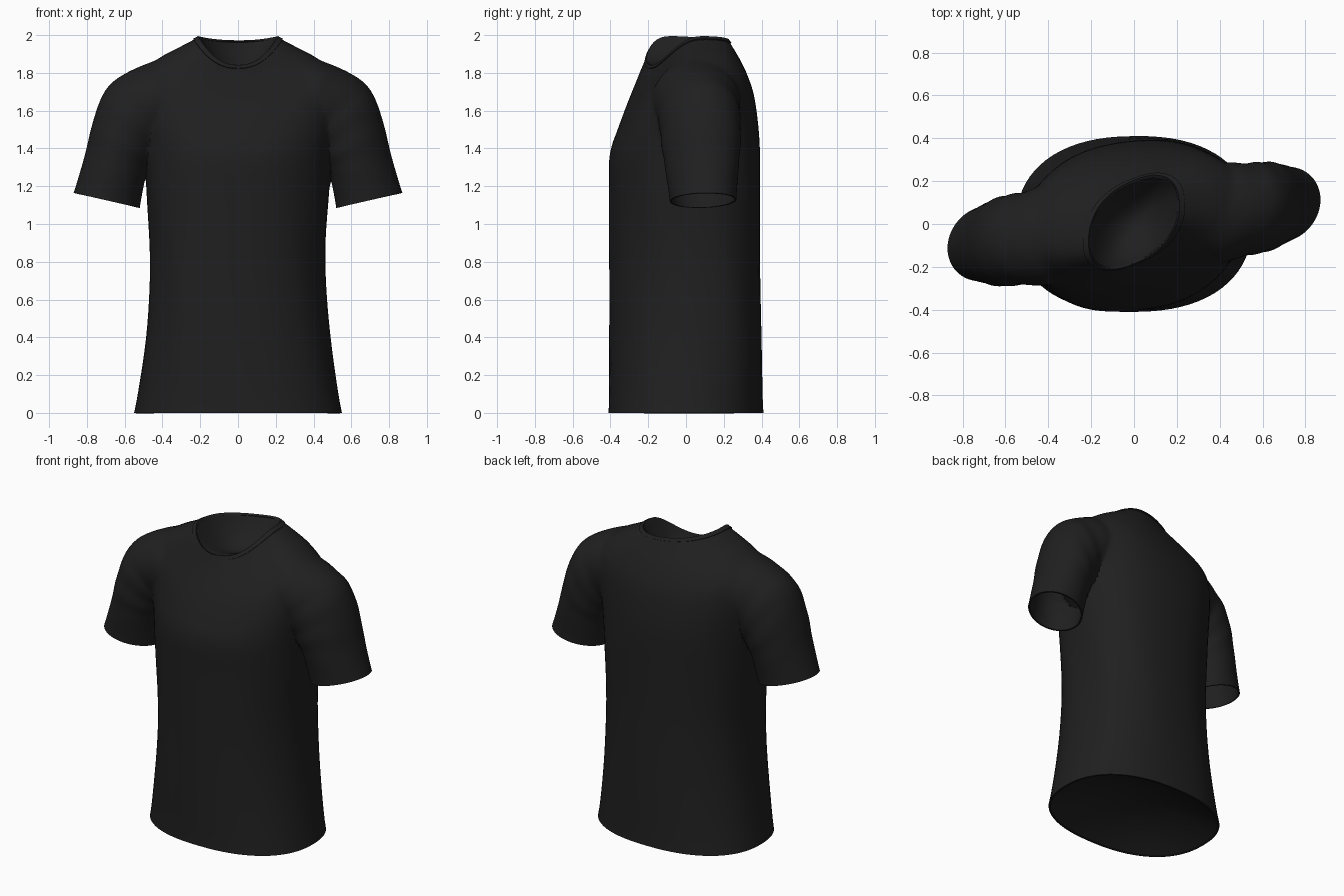
import bpy, bmesh
from math import sin, cos, pi, copysign

SIDES = 72
STEPS = 6

cube = bpy.data.objects.get("Cube")
if cube:
    bpy.data.objects.remove(cube)

fabric = bpy.data.materials.new("black_fabric")
fabric.use_nodes = True
fabric.diffuse_color = (0.014, 0.014, 0.014, 1)
shader = fabric.node_tree.nodes["Principled BSDF"]
shader.inputs["Base Color"].default_value = fabric.diffuse_color
shader.inputs["Roughness"].default_value = 0.9


def smooth_rows(rows):
    """Catmull-Rom interpolation through the key sections."""
    out = []
    for i in range(len(rows) - 1):
        p = [rows[max(0, min(len(rows) - 1, i + k))] for k in (-1, 0, 1, 2)]
        for j in range(STEPS):
            t = j / STEPS
            out.append([b + t / 2 * (c - a + t * (2*a - 5*b + 4*c - d + t * (3*(b - c) + d - a)))
                        for a, b, c, d in zip(*p)])
    return out + [rows[-1]]


def add_object(name, bm):
    mesh = bpy.data.meshes.new(name)
    bmesh.ops.recalc_face_normals(bm, faces=bm.faces)
    bm.to_mesh(mesh)
    bm.free()
    obj = bpy.data.objects.new(name, mesh)
    bpy.context.collection.objects.link(obj)
    mesh.materials.append(fabric)
    return obj


def loft(rings, start=None, end=None):
    """Skin rings; start and end give the slot of each closing fan."""
    bm = bmesh.new()
    loops = [[bm.verts.new(p) for p in ring] for ring in rings]
    for a, b in zip(loops, loops[1:]):
        for i in range(SIDES):
            j = (i + 1) % SIDES
            bm.faces.new((a[i], a[j], b[j], b[i]))
    for loop, slot in ((loops[0], start), (loops[-1], end)):
        if slot is None:
            continue
        hub = bm.verts.new([sum(v.co[k] for v in loop) / SIDES for k in range(3)])
        for i in range(SIDES):
            bm.faces.new((loop[i], loop[(i + 1) % SIDES], hub)).material_index = slot
    return bm


def spow(v, e):
    return copysign(abs(v) ** e, v)


def body_ring(row):
    width, front, back, z_side, z_front, z_back, shear = row
    pts = []
    for i in range(SIDES):
        a = 2 * pi * i / SIDES
        c, s = cos(a), sin(a)
        z = z_side * c * c + (z_back if s > 0 else z_front) * s * s
        # soft drape folds, strongest at the flanks
        env = sin(pi * min(max(z / 1.6, 0), 1))
        fold = 1 + 0.012 * env * abs(c) * sin(9 * a + 5 * z)
        x = width * spow(c, 0.86) * fold
        y = (back if s > 0 else front) * spow(s, 0.86) * fold
        pts.append((x, y + shear * x, z))
    return pts


def dish(ring, depth):
    """Rings shrinking from a rim to the middle of a shallow curved panel."""
    mid = [sum(p[k] for p in ring) / SIDES for k in range(3)]
    return [[(mid[0] + (p[0] - mid[0]) * r, mid[1] + (p[1] - mid[1]) * r,
              mid[2] + (p[2] - mid[2]) * r ** 3 + depth * (1 - r * r)) for p in ring]
            for r in (0.985, 0.9, 0.8, 0.65, 0.5, 0.35, 0.2, 0.08)]


# Body sections: half width, front and back depth, side, front and back height, shear
BODY = [
    (0.55, 0.41, 0.41, 0, 0, 0, 0.01),
    (0.49, 0.407, 0.40, 0.4, 0.4, 0.4, 0.06),
    (0.465, 0.405, 0.39, 0.8, 0.8, 0.8, 0.09),
    (0.485, 0.405, 0.39, 1.15, 1.15, 1.15, 0.09),
    (0.50, 0.405, 0.39, 1.4, 1.36, 1.4, 0.08),
    (0.52, 0.36, 0.375, 1.62, 1.49, 1.56, 0.09),
    (0.51, 0.31, 0.35, 1.79, 1.60, 1.69, 0.12),
    (0.42, 0.26, 0.30, 1.88, 1.69, 1.81, 0.18),
    (0.31, 0.215, 0.245, 1.938, 1.77, 1.90, 0.28),
    (0.21, 0.18, 0.20, 1.99, 1.84, 1.97, 0.40),
]
body_rings = [body_ring(r) for r in smooth_rows(BODY)]
shirt = add_object("shirt", loft(body_rings, 1, 1))
shirt.data.materials.append(fabric)

# Sleeve sections, running over the shoulder: outer x, z, inner x, z, half depth
SLEEVE = [
    (0.87, 1.165, 0.52, 1.085, 0.175),
    (0.81, 1.37, 0.49, 1.24, 0.195),
    (0.77, 1.54, 0.46, 1.31, 0.21),
    (0.705, 1.71, 0.42, 1.37, 0.215),
    (0.60, 1.797, 0.37, 1.42, 0.22),
    (0.46, 1.858, 0.32, 1.46, 0.235),
    (0.33, 1.895, 0.25, 1.53, 0.17),
]


def sleeve_rings(side):
    rows = smooth_rows(SLEEVE)
    rings = []
    for k, (xo, zo, xi, zi, d) in enumerate(rows):
        t = k / (len(rows) - 1)
        ring = []
        for i in range(SIDES):
            a = 2 * pi * i / SIDES
            f = 1 + 0.09 * t * (1 - t) * sin(2 * a + 34 * t) * abs(sin(a))
            c, s = cos(a) * f, sin(a) * f
            x = side * ((xo + xi) / 2 + c * (xo - xi) / 2)
            ring.append((x, s * d + 0.13 * x, (zo + zi) / 2 + c * (zo - zi) / 2))
        rings.append(ring)
    return rings


# Join both sleeves to the body so the inside is hollow
for side, name in ((1, "left_sleeve"), (-1, "right_sleeve")):
    sleeve = add_object(name, loft(sleeve_rings(side), 1, 0))
    sleeve.data.materials.append(fabric)
    mod = shirt.modifiers.new("join", "BOOLEAN")
    mod.operation = "UNION"
    mod.solver = "EXACT"
    mod.object = sleeve
    bpy.context.view_layer.objects.active = shirt
    bpy.ops.object.modifier_apply(modifier=mod.name)
    bpy.data.objects.remove(sleeve)

# Open the hem, cuffs and neck, then relax the armhole seams
bm = bmesh.new()
bm.from_mesh(shirt.data)
bmesh.ops.delete(bm, geom=[f for f in bm.faces if f.material_index == 1], context="FACES")
inner = [v for v in bm.verts if not v.is_boundary]
for _ in range(7):
    bmesh.ops.smooth_vert(bm, verts=inner, factor=0.5,
                          use_axis_x=True, use_axis_y=True, use_axis_z=True)
bm.to_mesh(shirt.data)
bm.free()
shirt.data.materials.pop(index=1)

# Thin collar band around the neck, and the curved linings inside neck and hem
collar = add_object("collar", loft(body_rings[-3:]))
neck_lining = add_object("neck_lining", loft(dish(body_rings[-1], -0.15), None, 0))
hem_lining = add_object("hem_lining", loft(dish(body_rings[0], 0.15), None, 0))


def finish(obj, thickness, offset):
    mod = obj.modifiers.new("cloth", "SOLIDIFY")
    mod.thickness = thickness
    mod.offset = offset
    bpy.ops.object.select_all(action="DESELECT")
    obj.select_set(True)
    bpy.context.view_layer.objects.active = obj
    bpy.ops.object.modifier_apply(modifier=mod.name)
    bpy.ops.object.shade_smooth_by_angle(angle=0.9)


finish(shirt, 0.01, -1)
finish(collar, 0.01, 0)
finish(neck_lining, 0.004, 0)
finish(hem_lining, 0.004, 0)
